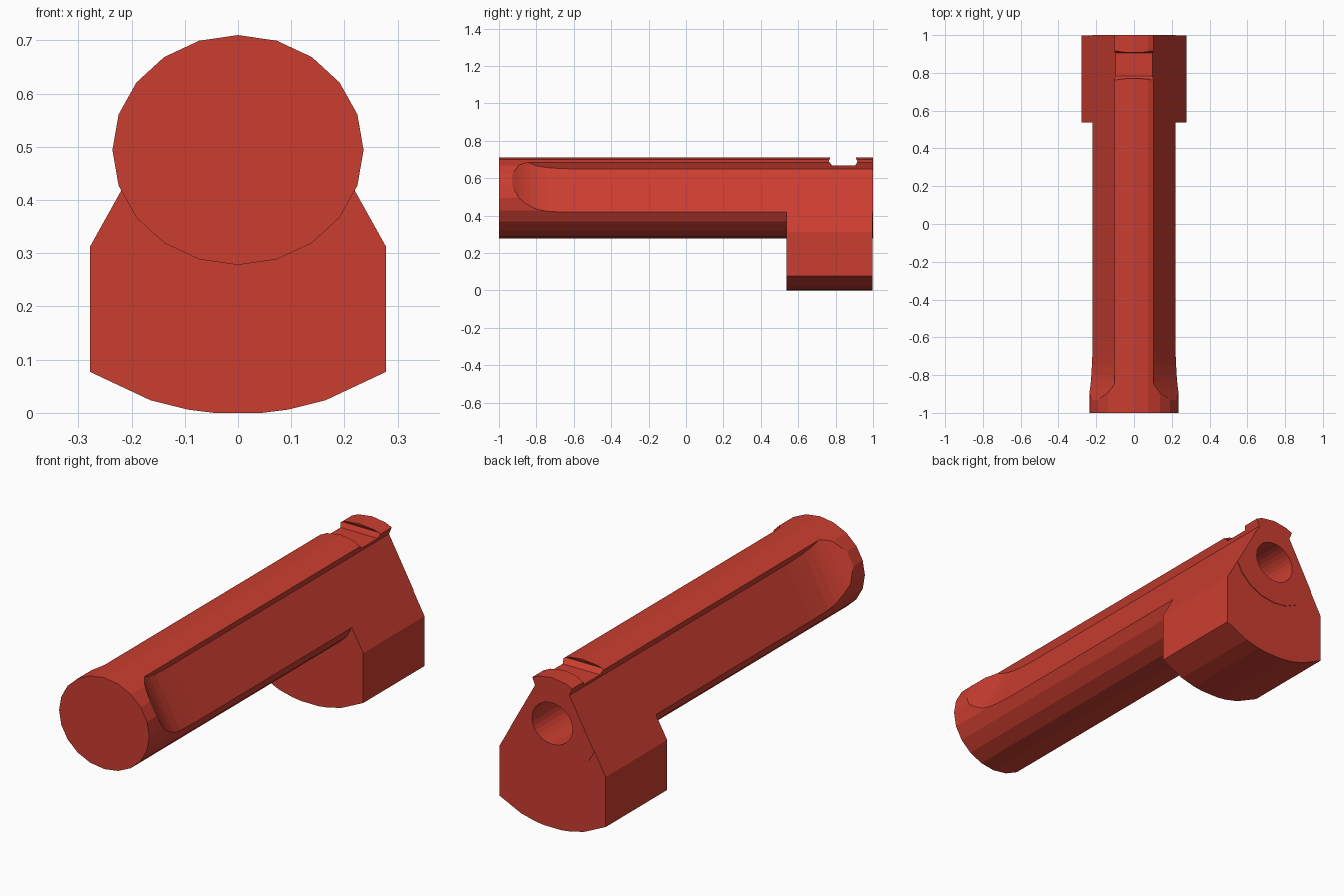
import bpy, bmesh, math

if "Cube" in bpy.data.objects:
    bpy.data.objects.remove(bpy.data.objects["Cube"])

red = bpy.data.materials.new("red")
red.diffuse_color = (0.60, 0.048, 0.03, 1)
red.use_nodes = True
red.node_tree.nodes["Principled BSDF"].inputs["Base Color"].default_value = red.diffuse_color


def loft(name, sections):
    """Closed solid through a list of matching cross-section loops."""
    bm = bmesh.new()
    rings = [[bm.verts.new(p) for p in s] for s in sections]
    n = len(rings[0])
    for a, b in zip(rings, rings[1:]):
        for i in range(n):
            j = (i + 1) % n
            bm.faces.new((a[i], a[j], b[j], b[i]))
    bm.faces.new(rings[0])
    bm.faces.new(rings[-1])
    bmesh.ops.recalc_face_normals(bm, faces=bm.faces)
    me = bpy.data.meshes.new(name)
    bm.to_mesh(me)
    bm.free()
    me.materials.append(red)
    ob = bpy.data.objects.new(name, me)
    bpy.context.collection.objects.link(ob)
    return ob


def prism_y(name, profile, y0, y1):
    return loft(name, [[(x, y, z) for x, z in profile] for y in (y0, y1)])


def ellipse(rx, rz, zc, n):
    return [(rx * math.sin(2 * math.pi * i / n), zc + rz * math.cos(2 * math.pi * i / n))
            for i in range(n)]


def combine(target, tool, operation):
    mod = target.modifiers.new(operation, 'BOOLEAN')
    mod.operation = operation
    mod.solver = 'EXACT'
    mod.object = tool
    bpy.context.view_layer.objects.active = target
    bpy.ops.object.modifier_apply(modifier=mod.name)
    bpy.data.objects.remove(tool, do_unlink=True)


# Long twenty-sided barrel
body = prism_y("barrel_body", ellipse(0.236, 0.216, 0.494, 20), -1, 1)

# Rear foot block with curved underside
half = [(0.045, 0.0), (0.093, 0.006), (0.165, 0.024), (0.278, 0.077), (0.278, 0.6)]
foot = prism_y("foot_block", half + [(-x, z) for x, z in reversed(half)], 0.538, 0.997)
combine(body, foot, 'UNION')

# Slanted side cuts with an undercut top lip, scooping out near the front
scoop = [(-0.945, 0.083), (-0.936, 0.0765), (-0.92, 0.068), (-0.893, 0.051),
         (-0.866, 0.037), (-0.834, 0.024), (-0.80, 0.014), (-0.75, 0.006),
         (-0.69, 0.002), (-0.62, 0.0), (1.1, 0.0)]
for side in (1, -1):
    sections = []
    for y, d in scoop:
        k = d / 0.78
        prof = [(0.4 + 0.873 * d, 0.094 + 0.487 * d),
                (0.09 + 0.376 * k, 0.65 + 0.927 * k),
                (0.15, 0.798), (0.6, 0.8), (0.6, 0.09)]
        sections.append([(side * x, y, z) for x, z in prof])
    combine(body, loft("side_cutter", sections), 'DIFFERENCE')

# Cross notch in the top rail
notch = [(0.770, 0.80), (0.770, 0.705), (0.762, 0.69), (0.783, 0.667),
         (0.905, 0.667), (0.917, 0.69), (0.908, 0.705), (0.908, 0.80)]
combine(body, loft("notch_cutter", [[(x, y, z) for y, z in notch] for x in (-0.4, 0.4)]),
        'DIFFERENCE')

# Round hole in the rear face
combine(body, prism_y("hole_cutter", ellipse(0.106, 0.098, 0.493, 32), 0.5, 1.1), 'DIFFERENCE')
